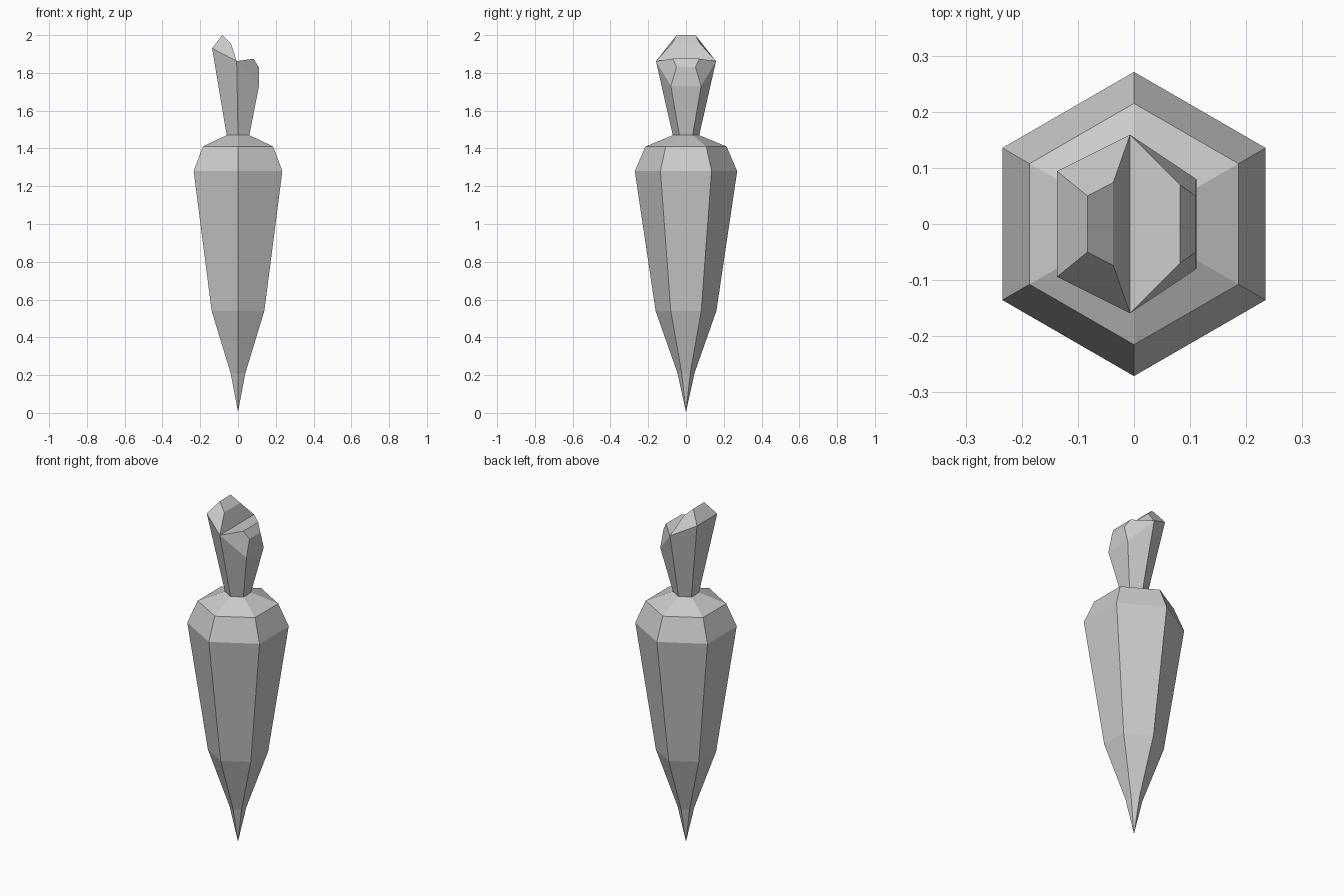
import bpy, bmesh
from math import sin, cos, pi

if "Cube" in bpy.data.objects:
    bpy.data.objects.remove(bpy.data.objects["Cube"])


def finish(name, bm):
    bmesh.ops.remove_doubles(bm, verts=bm.verts, dist=0.0005)
    bmesh.ops.recalc_face_normals(bm, faces=bm.faces)
    mesh = bpy.data.meshes.new(name)
    bm.to_mesh(mesh)
    bm.free()
    obj = bpy.data.objects.new(name, mesh)
    bpy.context.collection.objects.link(obj)


# Root: six-sided lathe, corners on the y axis, (radius, height)
profile = [(0.045, 0.21), (0.161, 0.54), (0.271, 1.28), (0.215, 1.41), (0.07, 1.47)]
bm = bmesh.new()
tip = bm.verts.new((0, 0, 0.005))
rings = [[bm.verts.new((r * sin(i * pi / 3), r * cos(i * pi / 3), z)) for i in range(6)]
         for r, z in profile]
for i in range(6):
    j = (i + 1) % 6
    bm.faces.new((tip, rings[0][i], rings[0][j]))
    for a, b in zip(rings, rings[1:]):
        bm.faces.new((a[i], a[j], b[j], b[i]))
finish("carrot_root", bm)

# Stalk: two flaring halves with bevelled tops, meeting along a shared ridge.
# Each station is (x, half width, z): outer base, outer edge, crest, inner edge
halves = [
    [(-0.06, 0.035, 1.47), (-0.137, 0.094, 1.93), (-0.083, 0.05, 2.0), (-0.037, 0.074, 1.955)],
    [(0.06, 0.035, 1.47), (0.111, 0.08, 1.73), (0.11, 0.05, 1.83), (0.082, 0.07, 1.875)],
]
ridge, seam = (-0.007, 0.159, 1.862), (0, 0.07, 1.47)
bm = bmesh.new()
for stations in halves:
    left, right = [[bm.verts.new((x, s * y, z)) for x, y, z in stations + [ridge, seam]]
                   for s in (-1, 1)]
    for k in range(4):
        bm.faces.new((left[k], right[k], right[k + 1], left[k + 1]))
    for base, outer, crest, inner, top, foot in (left, right):
        bm.faces.new((foot, base, outer, top))
        bm.faces.new((top, outer, crest, inner))
finish("carrot_stalk", bm)
